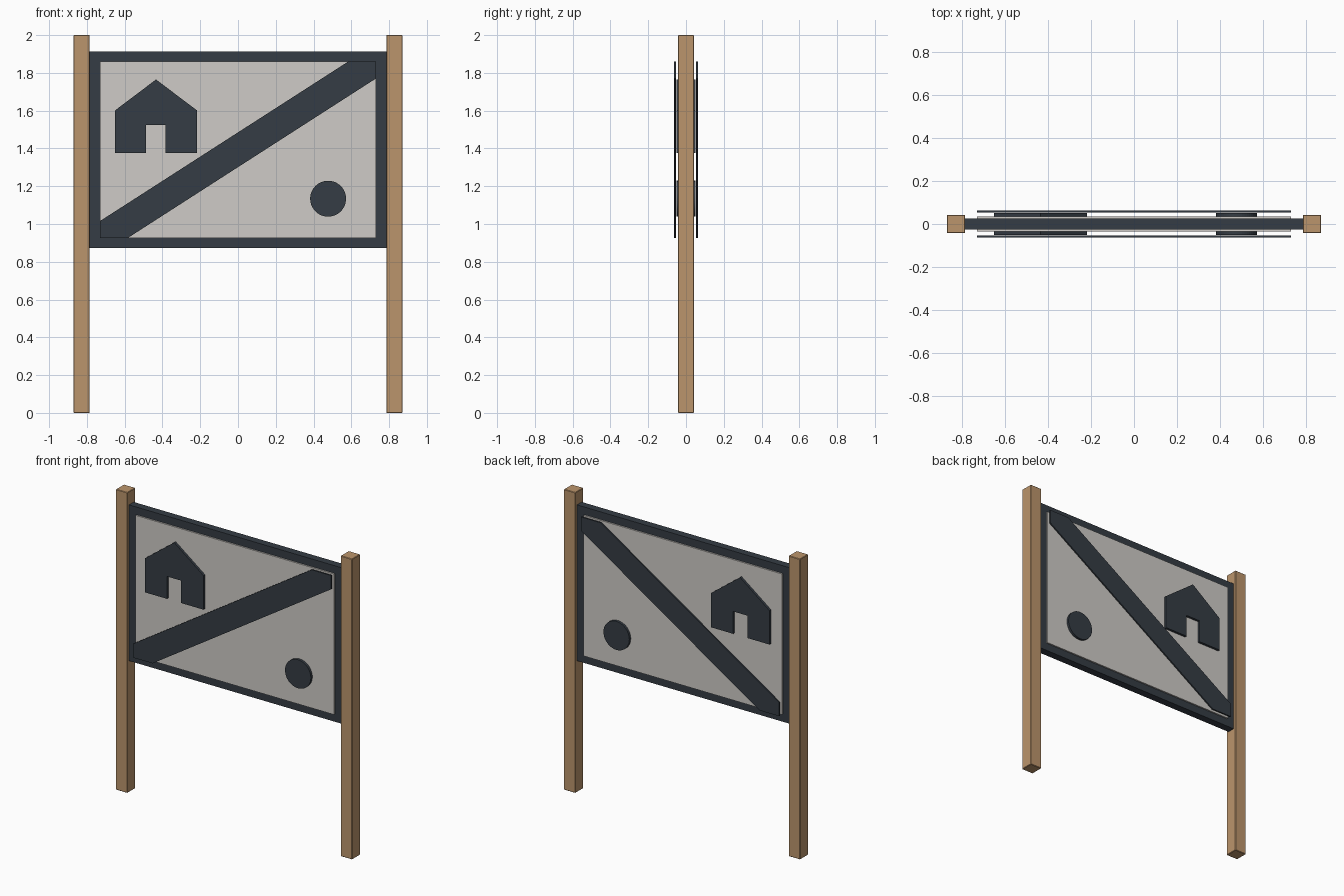
import bpy, bmesh, math

if "Cube" in bpy.data.objects:
    bpy.data.objects.remove(bpy.data.objects["Cube"])


def material(name, rgb):
    m = bpy.data.materials.new(name)
    m.diffuse_color = (*rgb, 1)
    m.use_nodes = True
    m.node_tree.nodes["Principled BSDF"].inputs["Base Color"].default_value = m.diffuse_color
    return m


WOOD = material("wood", (0.50, 0.30, 0.15))
DARK = material("dark_slate", (0.035, 0.045, 0.058))
PALE = material("pale_board", (0.62, 0.60, 0.57))


def extrude_profile(name, points, y0, y1, mat):
    """Solid from an x-z outline, spanning y0..y1."""
    bm = bmesh.new()
    face = bm.faces.new([bm.verts.new((x, y0, z)) for x, z in points])
    ext = bmesh.ops.extrude_face_region(bm, geom=[face])
    verts = [v for v in ext["geom"] if isinstance(v, bmesh.types.BMVert)]
    bmesh.ops.translate(bm, verts=verts, vec=(0, y1 - y0, 0))
    bmesh.ops.recalc_face_normals(bm, faces=bm.faces)
    me = bpy.data.meshes.new(name)
    bm.to_mesh(me)
    bm.free()
    me.materials.append(mat)
    ob = bpy.data.objects.new(name, me)
    bpy.context.collection.objects.link(ob)
    return ob


def box(name, x0, x1, z0, z1, half_y, mat):
    return extrude_profile(name, [(x0, z0), (x1, z0), (x1, z1), (x0, z1)],
                           -half_y, half_y, mat)


# Outer and inner limits of the frame
OX, IX = 0.785, 0.73
OZ0, IZ0, IZ1, OZ1 = 0.874, 0.925, 1.861, 1.912

# Posts and upright frame bars
for side, s in (("left", -1), ("right", 1)):
    post = box(side + "_post", *sorted((s * 0.785, s * 0.87)), 0, 2, 0.0425, WOOD)
    bev = post.modifiers.new("edge", "BEVEL")
    bev.width, bev.segments = 0.003, 1
    box(side + "_frame_bar", *sorted((s * IX, s * OX)), IZ0, IZ1, 0.025, DARK)

# Horizontal frame bars and board
box("bottom_frame_bar", -OX, OX, OZ0, IZ0, 0.025, DARK)
box("top_frame_bar", -OX, OX, IZ1, OZ1, 0.025, DARK)
box("board", -IX, IX, IZ0, IZ1, 0.035, PALE)

# Outlines of the symbols
house = [(-0.65, 1.376), (-0.488, 1.376), (-0.488, 1.525), (-0.383, 1.525),
         (-0.383, 1.376), (-0.218, 1.376), (-0.218, 1.602),
         (-0.434, 1.765), (-0.65, 1.602)]
stripe = [(-IX, IZ0), (-0.585, IZ0), (IX, 1.77), (IX, IZ1), (0.585, IZ1), (-IX, 1.016)]
disc = [(0.477 + 0.095 * math.cos(i * math.tau / 48),
         1.134 + 0.095 * math.sin(i * math.tau / 48)) for i in range(48)]

# Raised symbols on both faces; the stripe stands off the board
for face, s in (("front", -1), ("back", 1)):
    extrude_profile(face + "_house", house, s * 0.034, s * 0.051, DARK)
    extrude_profile(face + "_disc", disc, s * 0.034, s * 0.051, DARK)
    extrude_profile(face + "_stripe", stripe, s * 0.054, s * 0.063, DARK)
